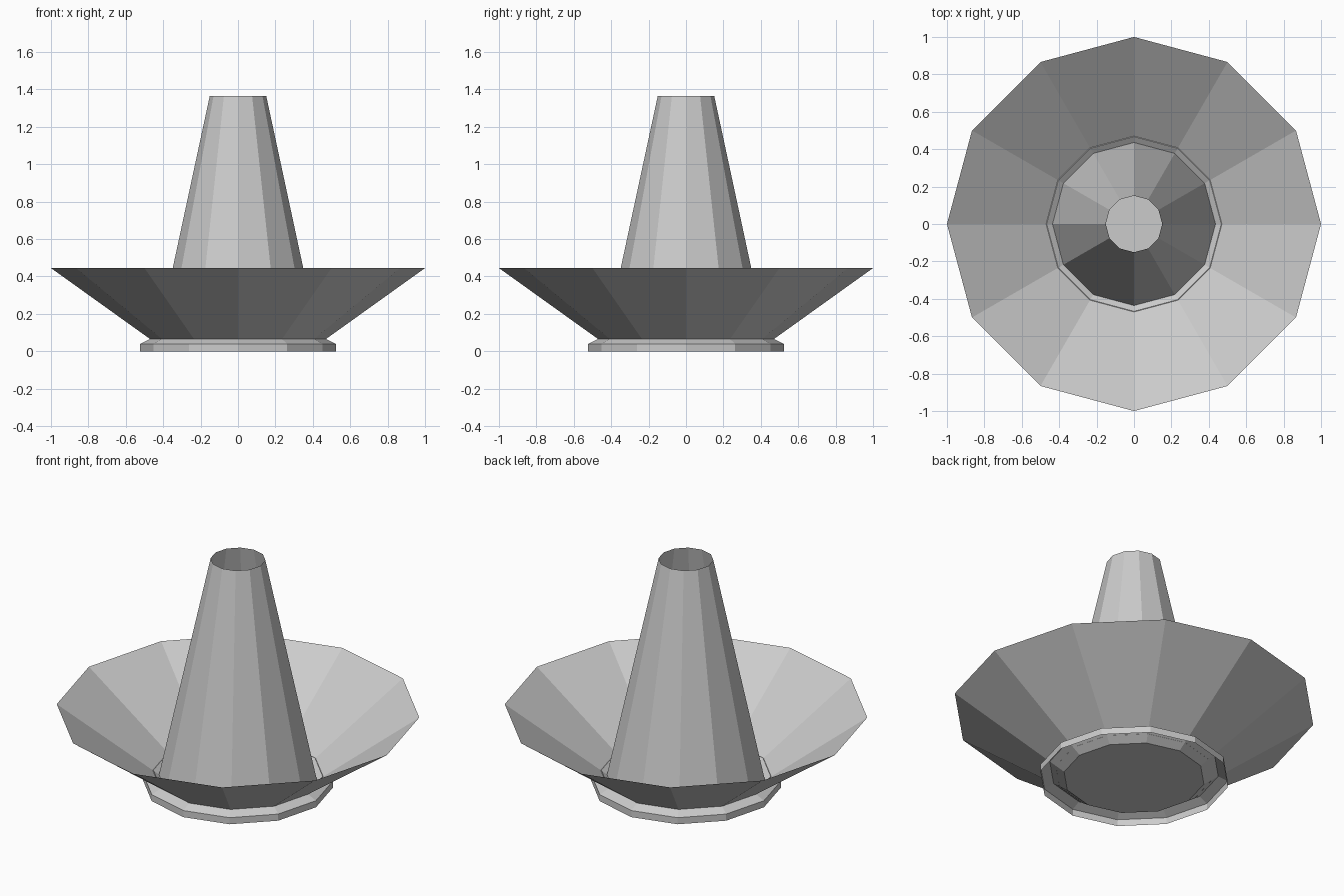
import bpy, bmesh, math

if "Cube" in bpy.data.objects:
    bpy.data.objects.remove(bpy.data.objects["Cube"])

SIDES = 12

def lathe(name, profile, floor=False):
    """Spin a (radius, z) profile into a flat-faced 12-sided shell."""
    bm = bmesh.new()
    rings = []
    for r, z in profile:
        rings.append([bm.verts.new((r * math.cos(i * math.tau / SIDES),
                                    r * math.sin(i * math.tau / SIDES), z))
                      for i in range(SIDES)])
    for a, b in zip(rings, rings[1:]):
        for i in range(SIDES):
            j = (i + 1) % SIDES
            bm.faces.new((a[i], a[j], b[j], b[i]))
    if floor:
        bm.faces.new(rings[0][::-1])
    mesh = bpy.data.meshes.new(name)
    bm.to_mesh(mesh)
    bm.free()
    obj = bpy.data.objects.new(name, mesh)
    bpy.context.collection.objects.link(obj)
    return obj

# Low bevelled foot, open underneath
lathe("foot_ring", [(0.523, 0.0), (0.523, 0.04), (0.467, 0.067)])
# Wide flared dish with a flat floor
lathe("dish", [(0.39, 0.008), (1.0, 0.445)], floor=True)
# Tapered open tube rising from the dish
lathe("tapered_tube", [(0.436, 0.04), (0.151, 1.365)])
